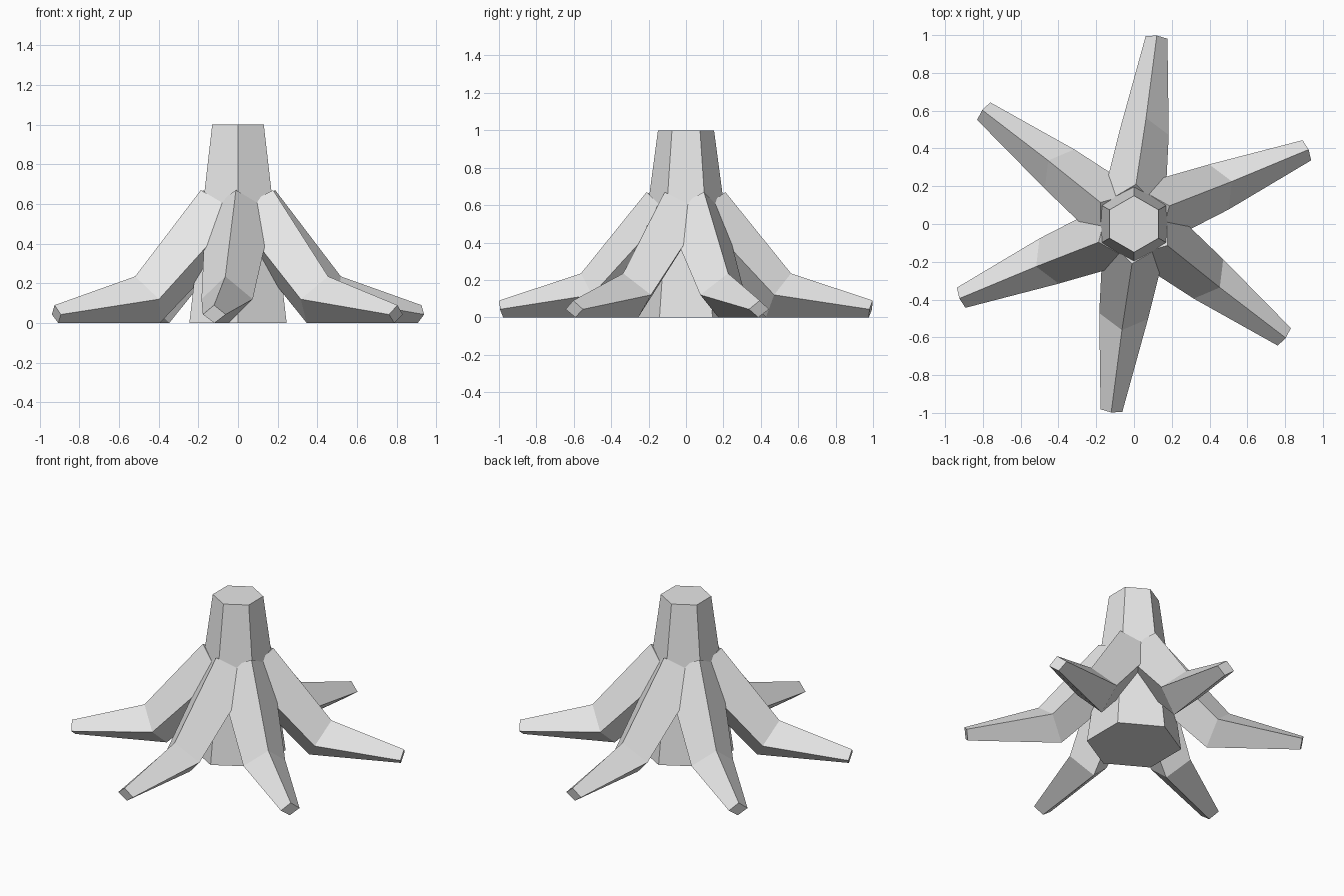
import bpy, bmesh
from math import radians, sin, cos, pi
from mathutils import Matrix, Vector

cube = bpy.data.objects.get("Cube")
if cube:
    bpy.data.objects.remove(cube)

# Single plain grey
grey = bpy.data.materials.new("plain grey")
grey.use_nodes = True
colour = (0.8, 0.8, 0.8, 1)
grey.diffuse_color = colour
grey.node_tree.nodes["Principled BSDF"].inputs["Base Color"].default_value = colour


def loft(name, sections, turn=0):
    """Skin a row of matching rings, cap both ends and turn about z."""
    bm = bmesh.new()
    rings = [[bm.verts.new(p) for p in ring] for ring in sections]
    for a, b in zip(rings, rings[1:]):
        for i in range(len(a)):
            j = (i + 1) % len(a)
            bm.faces.new((a[i], a[j], b[j], b[i]))
    bm.faces.new(rings[0])
    bm.faces.new(rings[-1])
    bmesh.ops.transform(bm, matrix=Matrix.Rotation(turn, 4, "Z"), verts=bm.verts)
    bmesh.ops.recalc_face_normals(bm, faces=bm.faces)
    mesh = bpy.data.meshes.new(name)
    bm.to_mesh(mesh)
    bm.free()
    mesh.materials.append(grey)
    obj = bpy.data.objects.new(name, mesh)
    bpy.context.collection.objects.link(obj)
    return obj


def hexagon(radius, z):
    return [Vector((radius * sin(k * pi / 3), radius * cos(k * pi / 3), z))
            for k in range(6)]


def diamond(ridge, side, bottom, half_width, shift=0):
    """Four-sided root section from (distance, height) pairs."""
    return [Vector((ridge[0], shift, ridge[1])),
            Vector((side[0], shift + half_width, side[1])),
            Vector((bottom[0], shift, bottom[1])),
            Vector((side[0], shift - half_width, side[1]))]


# Tapered hexagonal trunk
loft("trunk", [hexagon(0.283, 0), hexagon(0.15, 1)])

# Six bent roots: collar, knee and tip sections
root = [diamond((0.21, 0.67), (0.08, 0.56), (-0.03, 0.45), 0.17, 0.015),
        diamond((0.565, 0.235), (0.49, 0.12), (0.43, 0), 0.13, 0.004),
        diamond((1.005, 0.09), (0.995, 0.043), (0.985, 0), 0.058)]
for k in range(6):
    loft(f"root_{k + 1}", root, radians(23.1 + 60 * k))
